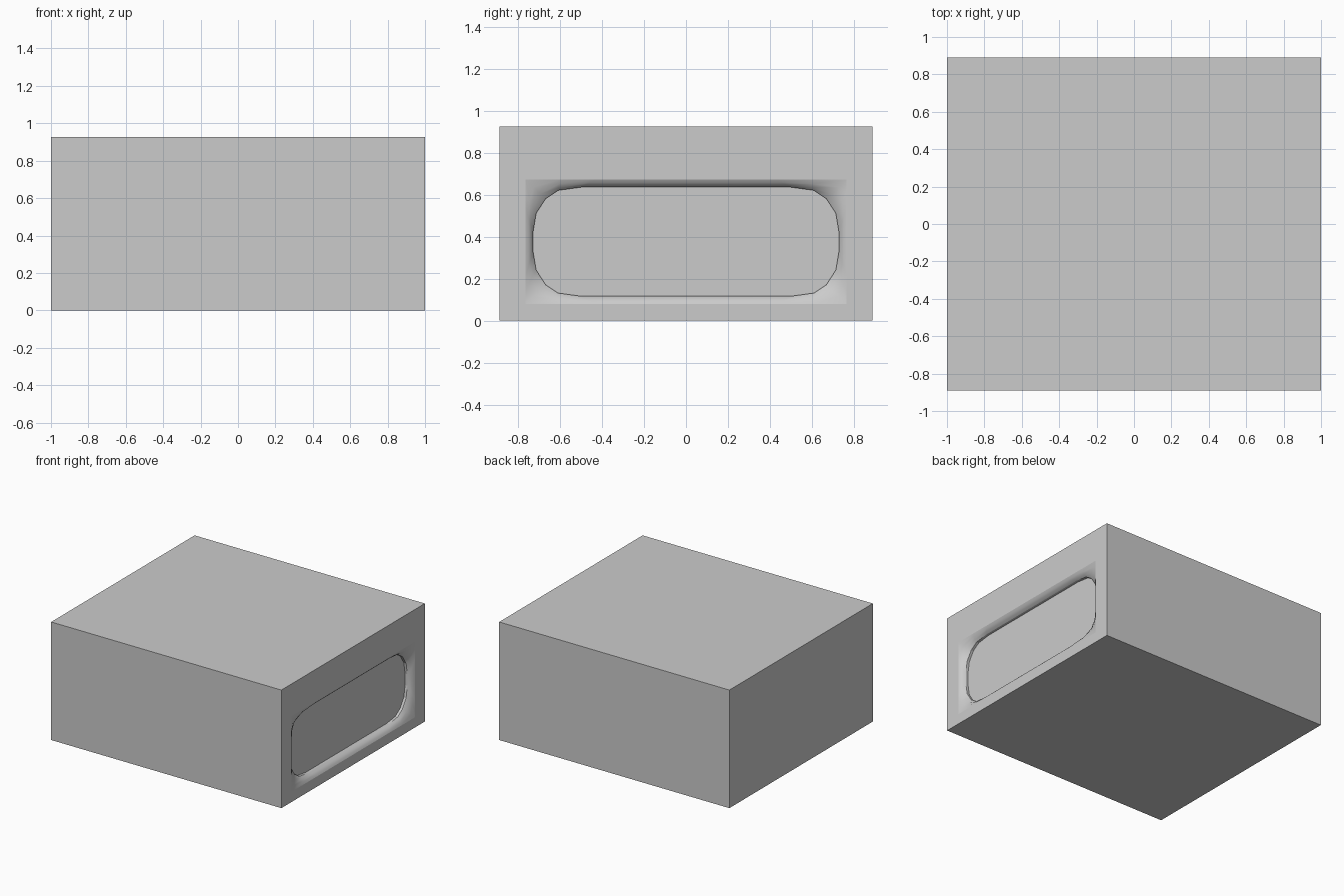
import bpy, bmesh

if "Cube" in bpy.data.objects:
    bpy.data.objects.remove(bpy.data.objects["Cube"])

HX, HY, H = 1.0, 0.89, 0.927          # half length, half width, height
MID_Z = 0.377                         # height of the recess centre


def mirrored(corner):
    """Closed loop of (y, z offset) points from one corner's points, top to side."""
    back = corner[::-1]
    return (back                                         # upper right, side to top
            + [(-y, z) for y, z in corner]               # upper left
            + [(-y, -z) for y, z in back]                # lower left
            + [(y, -z) for y, z in corner])              # lower right


# Quarter outlines: rectangular opening and rounded inner rim
outer = mirrored([(0.43, 0.297), (0.60, 0.297), (0.765, 0.297), (0.765, 0.235), (0.765, 0.16)])
inner = mirrored([(0.50, 0.260), (0.61, 0.245), (0.67, 0.205), (0.715, 0.135), (0.73, 0.045)])

bm = bmesh.new()


def ring(t, depth):
    """Loop blended between opening and rim, set back into the right side."""
    return [bm.verts.new((HX - depth, a[0] + (b[0] - a[0]) * t,
                          MID_Z + a[1] + (b[1] - a[1]) * t))
            for a, b in zip(outer, inner)]


def bridge(a, b, smooth):
    n = len(a)
    for i in range(n):
        j = (i + 1) % n
        bm.faces.new((a[i], a[j], b[j], b[i])).smooth = smooth


# Plain box shell, open on the right side
yz = [(HY, H), (-HY, H), (-HY, 0), (HY, 0)]
right = [bm.verts.new((HX, y, z)) for y, z in yz]
left = [bm.verts.new((-HX, y, z)) for y, z in yz]
bridge(left, right, False)
bm.faces.new(left)

# Rounded lip sloping in, then a short step down to the flat panel
lip = [ring(t, d) for t, d in ((0, 0), (0.4, 0.008), (0.75, 0.022), (1, 0.04))]
for a, b in zip(lip, lip[1:]):
    bridge(a, b, True)
floor = ring(1, 0.06)
bridge(lip[-1], floor, False)
bm.faces.new(floor)

# Flat frame around the opening
n = len(outer)
for k in range(4):
    edge = [lip[0][(5 * k + 2 + s) % n] for s in range(5, -1, -1)]
    bm.faces.new([right[k], right[(k + 1) % 4]] + edge)

bmesh.ops.recalc_face_normals(bm, faces=bm.faces[:])
for e in bm.edges:
    if not all(f.smooth for f in e.link_faces):
        e.smooth = False

mesh = bpy.data.meshes.new("recessed_box")
bm.to_mesh(mesh)
bm.free()
bpy.context.collection.objects.link(bpy.data.objects.new("recessed_box", mesh))
